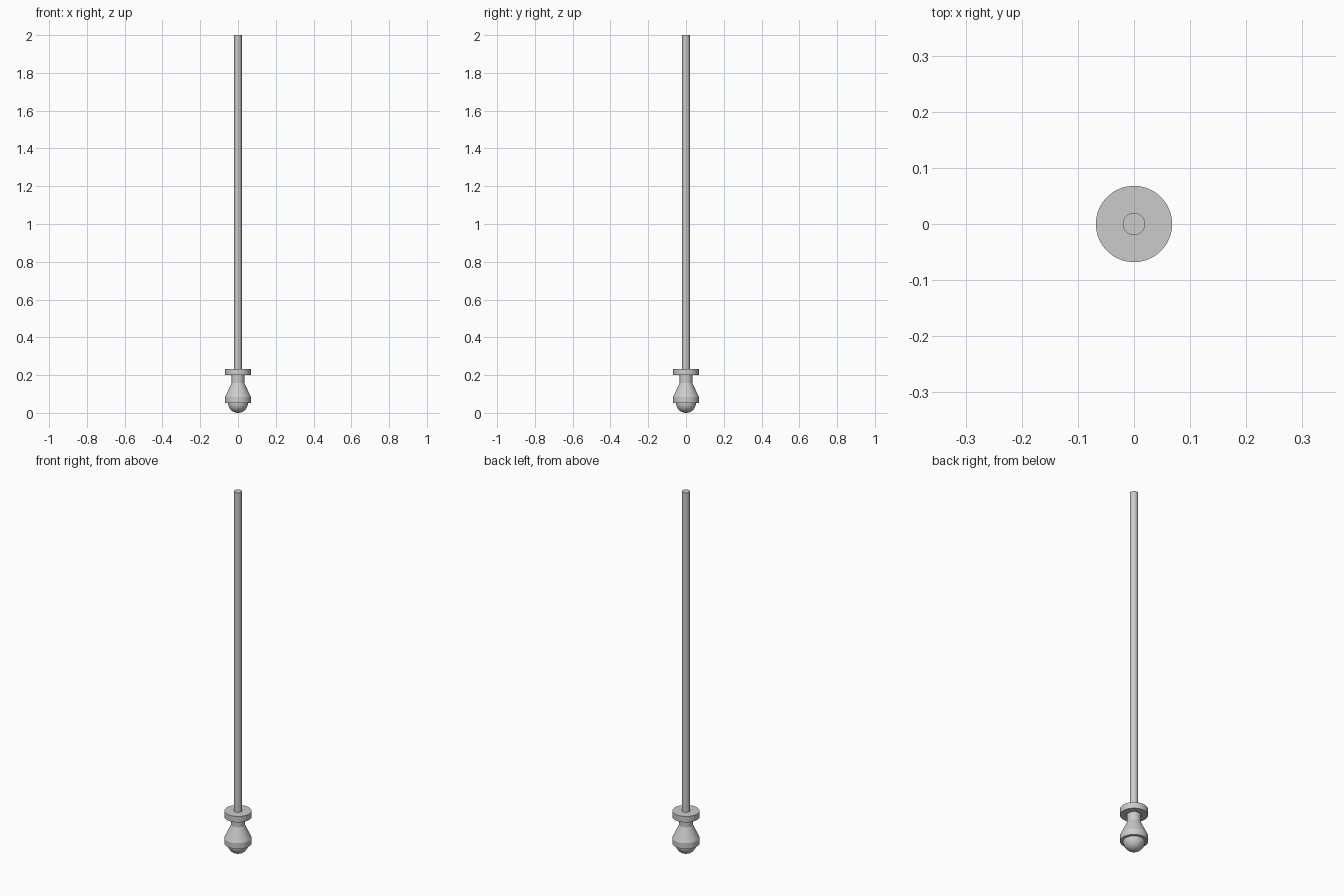
import bpy, bmesh, math
from mathutils import Matrix

if "Cube" in bpy.data.objects:
    bpy.data.objects.remove(bpy.data.objects["Cube"])

SIDES = 64


def lathe(name, profile):
    """Spin an (r, z) profile around the z axis."""
    bm = bmesh.new()
    verts = [bm.verts.new((r, 0, z)) for r, z in profile]
    edges = [bm.edges.new(pair) for pair in zip(verts, verts[1:])]
    bmesh.ops.spin(bm, geom=verts + edges, cent=(0, 0, 0), axis=(0, 0, 1),
                   angle=math.tau, steps=SIDES, use_duplicate=False)
    bmesh.ops.remove_doubles(bm, verts=bm.verts, dist=1e-5)
    bmesh.ops.recalc_face_normals(bm, faces=bm.faces)
    mesh = bpy.data.meshes.new(name)
    bm.to_mesh(mesh)
    bm.free()
    obj = bpy.data.objects.new(name, mesh)
    bpy.context.collection.objects.link(obj)
    bpy.ops.object.select_all(action='DESELECT')
    obj.select_set(True)
    bpy.context.view_layer.objects.active = obj
    bpy.ops.object.shade_smooth_by_angle(angle=math.radians(25))
    return obj


# Long thin rod
lathe("rod", [(0, 0.233), (0.02, 0.233), (0.02, 2.0), (0, 2.0)])

# Round flange under the rod
lathe("flange", [(0, 0.2), (0.068, 0.2), (0.068, 0.233), (0, 0.233)])

# Neck flaring out into the socket
lathe("flared_body", [(0, 0.053), (0.068, 0.053), (0.068, 0.085),
                      (0.034, 0.157), (0.034, 0.2), (0, 0.2)])

# Half ball at the bottom
R = 0.053
arc = [(R * math.sin(a), R - R * math.cos(a))
       for a in (i * math.pi / 32 for i in range(17))]
lathe("ball_tip", arc + [(0, R)])
